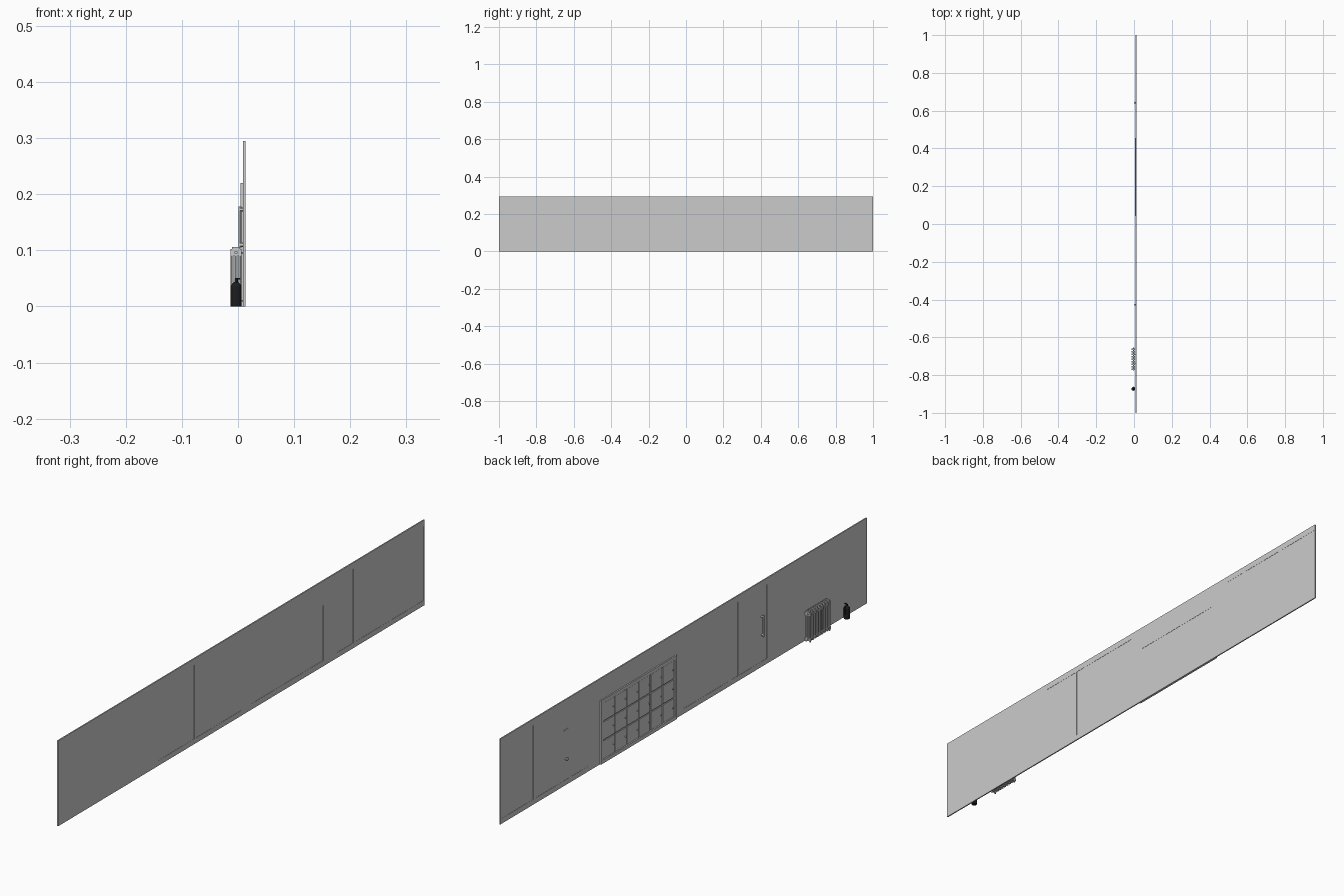
import bpy, bmesh
from mathutils import Matrix, Vector

if "Cube" in bpy.data.objects:
    bpy.data.objects.remove(bpy.data.objects["Cube"])


def material(name, rgb):
    m = bpy.data.materials.new(name)
    m.use_nodes = True
    m.diffuse_color = (*rgb, 1)
    m.node_tree.nodes["Principled BSDF"].inputs["Base Color"].default_value = (*rgb, 1)
    return m


GREY = material("light_grey", (0.6, 0.6, 0.6))
BLACK = material("black", (0.012, 0.012, 0.012))


def box(bm, x0, x1, y0, y1, z0, z1):
    size = Matrix.Diagonal((x1 - x0, y1 - y0, z1 - z0, 1))
    mid = Matrix.Translation(((x0 + x1) / 2, (y0 + y1) / 2, (z0 + z1) / 2))
    bmesh.ops.create_cube(bm, size=1, matrix=mid @ size)


def rod(bm, a, b, r, r2=None, sides=12):
    a, b = Vector(a), Vector(b)
    turn = (b - a).to_track_quat('Z', 'Y').to_matrix().to_4x4()
    bmesh.ops.create_cone(bm, cap_ends=True, segments=sides, radius1=r,
                          radius2=r if r2 is None else r2, depth=(b - a).length,
                          matrix=Matrix.Translation((a + b) / 2) @ turn)


def finish(bm, name, mat=GREY, smooth=False):
    mesh = bpy.data.meshes.new(name)
    bm.to_mesh(mesh)
    bm.free()
    ob = bpy.data.objects.new(name, mesh)
    bpy.context.collection.objects.link(ob)
    mesh.materials.append(mat)
    if smooth:
        bpy.ops.object.select_all(action='DESELECT')
        ob.select_set(True)
        bpy.context.view_layer.objects.active = ob
        bpy.ops.object.shade_smooth_by_angle()
    return ob


# Wall: thin core, with a skin on both sides that leaves shallow recesses
BACK, FACE, HEIGHT, STEP = 0.0134, 0.009, 0.295, 0.0007
bm = bmesh.new()
box(bm, FACE + STEP, BACK - STEP, -1, 1, 0, HEIGHT)
finish(bm, "wall_core")

LOW, HIGH = 0.018, 0.273
recesses = [(-0.454, -0.302, LOW, HIGH), (-0.296, -0.257, LOW, HIGH),
            (-0.245, 0.0, LOW, HIGH), (0.053, 0.447, 0.02, 0.21),
            (0.525, 0.61, LOW, HIGH), (0.625, 0.808, LOW, HIGH),
            (0.82, 0.995, LOW, HIGH)]
for name, x0, x1 in (("wall_inner_skin", FACE, FACE + STEP),
                     ("wall_outer_skin", BACK - STEP, BACK)):
    bm = bmesh.new()
    y = -1
    for y0, y1, z0, z1 in recesses:
        box(bm, x0, x1, y, y0, 0, HEIGHT)
        box(bm, x0, x1, y0, y1, 0, z0)
        box(bm, x0, x1, y0, y1, z1, HEIGHT)
        y = y1
    box(bm, x0, x1, y, 1, 0, HEIGHT)
    finish(bm, name)

# Locker bank: outer frame, then a grid of doors with knobs
Y0, Y1, TOP = 0.042, 0.456, 0.22
bm = bmesh.new()
for y in (Y0, Y1 - 0.012):
    box(bm, 0.0045, FACE, y, y + 0.012, 0, TOP)
box(bm, 0.0045, FACE, Y0, Y1, TOP - 0.012, TOP)
box(bm, 0.0045, FACE, Y0, Y1, 0, 0.012)
finish(bm, "locker_frame")

COLS, ROWS = 6, 3
w, h = (Y1 - Y0 - 0.024) / COLS, (TOP - 0.024) / ROWS
doors, knobs = bmesh.new(), bmesh.new()
for c in range(COLS):
    for r in range(ROWS):
        y, z = Y0 + 0.012 + c * w, 0.012 + r * h
        box(doors, 0.0065, FACE, y + 0.002, y + w - 0.002, z + 0.002, z + h - 0.002)
        rod(knobs, (0.0065, y + 0.008, z + h / 2), (0.004, y + 0.008, z + h / 2), 0.0025)
finish(doors, "locker_doors")
finish(knobs, "locker_knobs", smooth=True)

# Pull handle on one door, knob and latch on the other
bm = bmesh.new()
rod(bm, (0.0035, -0.428, 0.105), (0.0035, -0.428, 0.178), 0.0025)
for z in (0.11, 0.173):
    rod(bm, (FACE + STEP, -0.428, z), (0.0035, -0.428, z), 0.004)
finish(bm, "pull_handle", smooth=True)

bm = bmesh.new()
rod(bm, (FACE + STEP, 0.642, 0.09), (0.005, 0.642, 0.09), 0.004)
rod(bm, (0.005, 0.642, 0.09), (0.003, 0.642, 0.09), 0.006)
box(bm, 0.0075, FACE + STEP, 0.632, 0.652, 0.188, 0.192)
finish(bm, "door_knob", smooth=True)

# Radiator: repeated three-tube sections joined by hubs
bm = bmesh.new()
SECTIONS, PITCH = 9, 0.0132
for i in range(SECTIONS):
    y = -0.768 + i * PITCH
    for x in (-0.0105, -0.0035, 0.0035):
        rod(bm, (x, y, 0.008), (x, y, 0.098), 0.0028)
    for z0, z1 in ((0.004, 0.014), (0.09, 0.102)):
        box(bm, -0.0134, 0.0063, y - 0.004, y + 0.004, z0, z1)
    box(bm, -0.011, 0.004, y - 0.003, y + 0.003, 0.102, 0.106)
    if i in (0, SECTIONS - 1):
        for x in (-0.0105, 0.0035):
            rod(bm, (x, y, 0), (x, y, 0.006), 0.0029, 0.002)
for z in (0.01, 0.096):
    rod(bm, (-0.0035, -0.775, z), (-0.0035, -0.655, z), 0.003)
    for y in (-0.74, -0.69):
        rod(bm, (0.003, y, z), (FACE, y, z), 0.0015)
finish(bm, "radiator", smooth=True)

# Fire extinguisher: bottle, neck, valve lever and hose
X, Y = -0.0034, -0.873
bm = bmesh.new()
for z0, z1, r0, r1 in ((0, 0.002, 0.009, 0.01), (0.002, 0.036, 0.01, 0.01),
                       (0.036, 0.041, 0.01, 0.007), (0.041, 0.044, 0.007, 0.003),
                       (0.044, 0.049, 0.003, 0.003)):
    rod(bm, (X, Y, z0), (X, Y, z1), r0, r1, sides=24)
finish(bm, "extinguisher_bottle", BLACK, smooth=True)

bm = bmesh.new()
box(bm, X - 0.002, X + 0.008, Y - 0.0015, Y + 0.0015, 0.048, 0.0505)
rod(bm, (X, Y, 0.047), (X, Y + 0.01, 0.044), 0.0012)
rod(bm, (X, Y + 0.01, 0.044), (X, Y + 0.011, 0.015), 0.0012)
finish(bm, "extinguisher_valve", BLACK)
